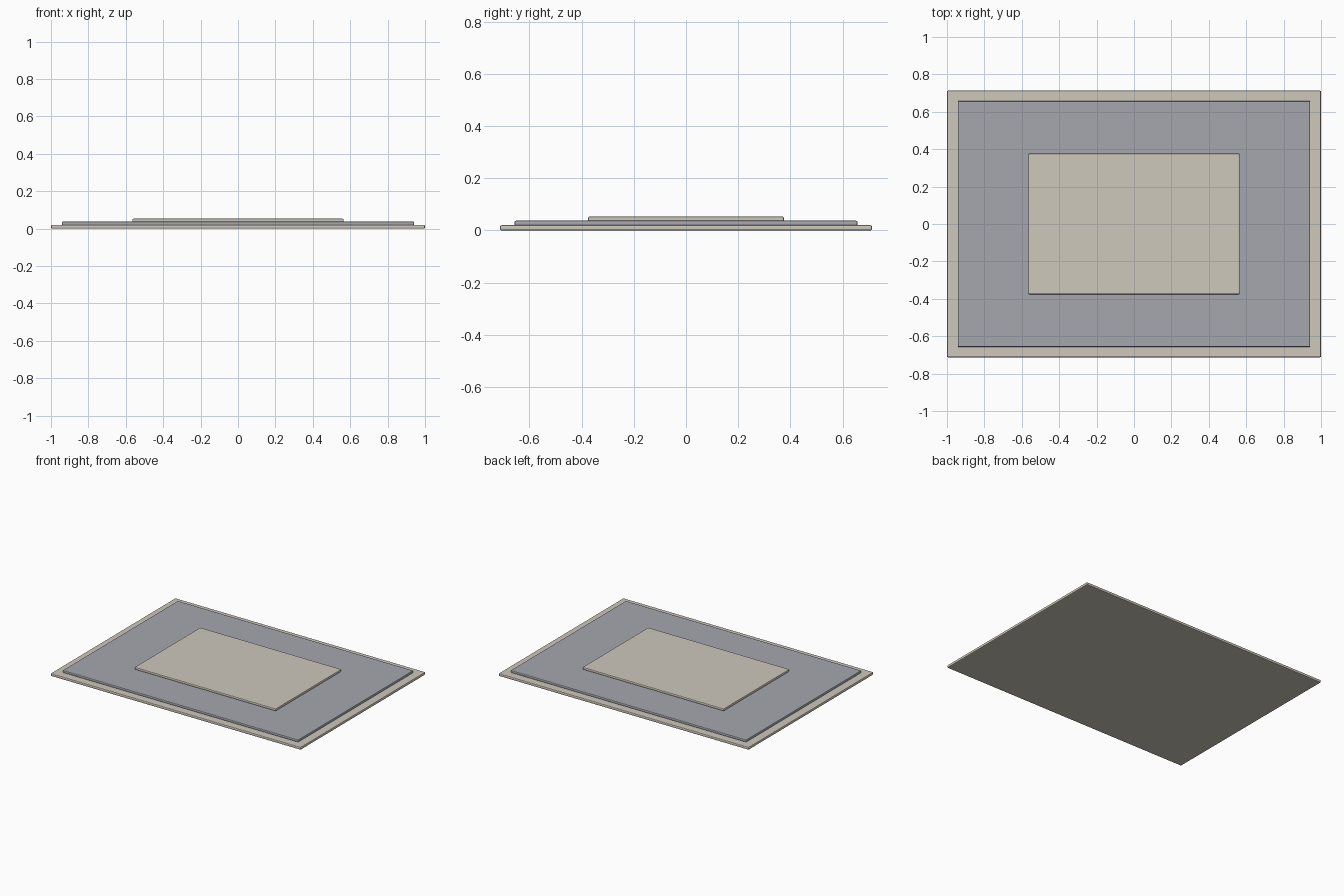
import bpy

if "Cube" in bpy.data.objects:
    bpy.data.objects.remove(bpy.data.objects["Cube"])


def material(name, color):
    mat = bpy.data.materials.new(name)
    mat.diffuse_color = color
    mat.use_nodes = True
    mat.node_tree.nodes["Principled BSDF"].inputs["Base Color"].default_value = mat.diffuse_color
    return mat


def slab(name, half_x, half_y, z0, z1, mat, bevel=0.006):
    """Thin rectangular layer with softly rounded edges."""
    bpy.ops.mesh.primitive_cube_add(size=1, location=(0, 0, (z0 + z1) / 2))
    ob = bpy.context.object
    ob.name = name
    ob.scale = (2 * half_x, 2 * half_y, z1 - z0)
    bpy.ops.object.transform_apply(location=False, rotation=False, scale=True)
    mod = ob.modifiers.new("soft_edge", 'BEVEL')
    mod.width = bevel
    mod.segments = 2
    ob.data.materials.append(mat)
    return ob


cream = material("cream", (0.62, 0.58, 0.50, 1))
slate = material("slate", (0.38, 0.39, 0.42, 1))

# Stacked layers of the rug: border, field and centre panel
slab("rug_border", 1.0, 0.713, 0.0, 0.02, cream)
slab("rug_field", 0.942, 0.658, 0.018, 0.037, slate)
slab("rug_centre_panel", 0.565, 0.376, 0.034, 0.053, cream)
